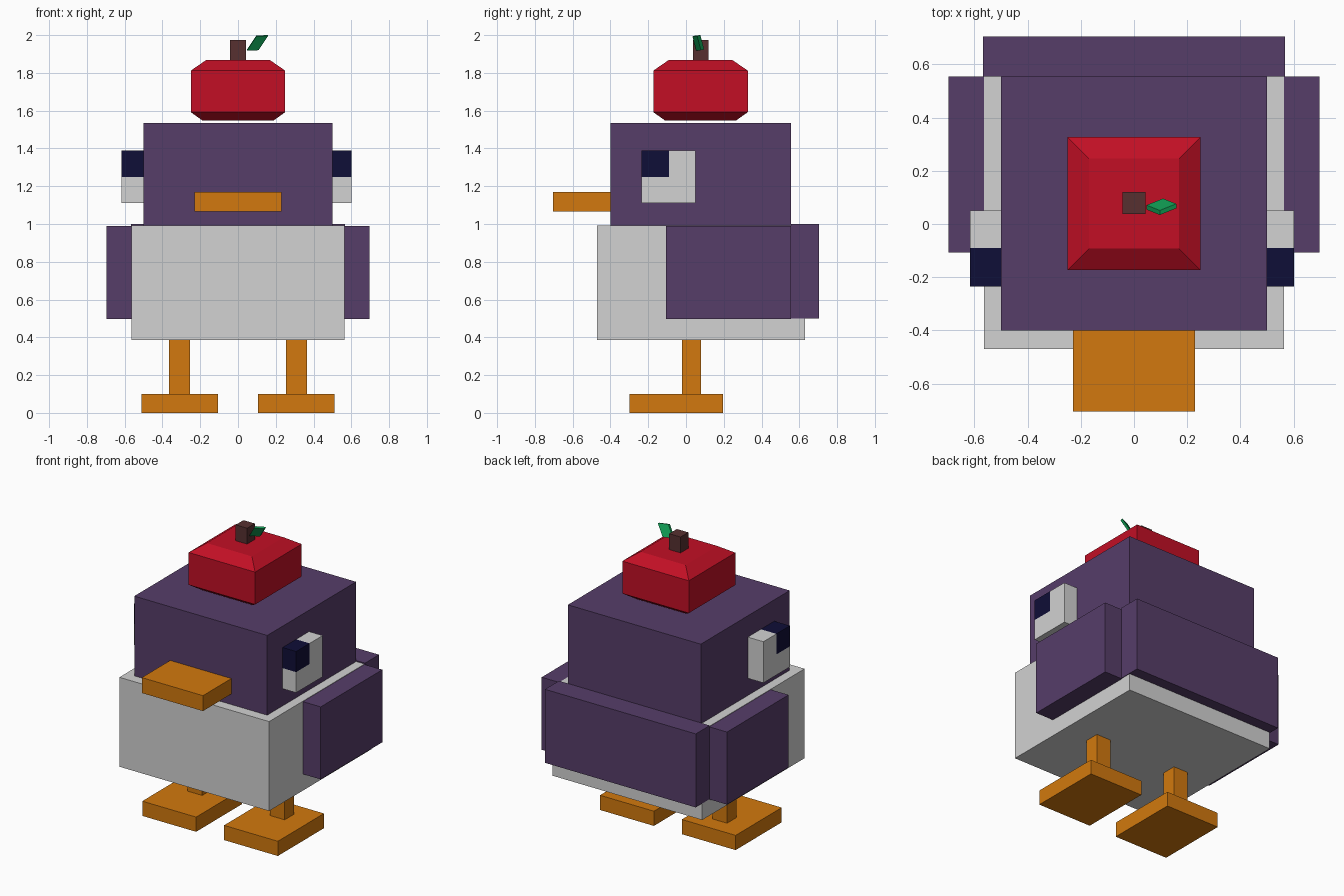
import bpy, bmesh
from mathutils import Vector

if "Cube" in bpy.data.objects:
    bpy.data.objects.remove(bpy.data.objects["Cube"])


def material(name, r, g, b):
    """Flat colour given as 0-255 sRGB, stored linear."""
    lin = [((c / 255 + 0.055) / 1.055) ** 2.4 if c > 10 else c / 255 / 12.92 for c in (r, g, b)]
    m = bpy.data.materials.new(name)
    m.diffuse_color = (*lin, 1)
    m.use_nodes = True
    m.node_tree.nodes["Principled BSDF"].inputs["Base Color"].default_value = m.diffuse_color
    return m


PURPLE = material("purple", 86, 61, 105)
WHITE = material("off_white", 210, 210, 210)
ORANGE = material("orange", 210, 121, 14)
RED = material("red", 194, 15, 37)
NAVY = material("navy", 15, 14, 55)
BROWN = material("brown", 87, 48, 48)
GREEN = material("green", 16, 158, 84)


def hull(name, points, mat):
    """Solid wrapped around a few corner points."""
    bm = bmesh.new()
    for p in points:
        bm.verts.new(p)
    bmesh.ops.convex_hull(bm, input=bm.verts[:])
    bmesh.ops.dissolve_limit(bm, angle_limit=0.01, verts=bm.verts[:], edges=bm.edges[:])
    bmesh.ops.recalc_face_normals(bm, faces=bm.faces[:])
    me = bpy.data.meshes.new(name)
    bm.to_mesh(me)
    bm.free()
    me.materials.append(mat)
    ob = bpy.data.objects.new(name, me)
    bpy.context.collection.objects.link(ob)
    return ob


def box(name, xs, ys, zs, mat):
    return hull(name, [(x, y, z) for x in xs for y in ys for z in zs], mat)


# Torso, head and beak
box("body", (-0.563, 0.563), (-0.47, 0.63), (0.385, 0.993), WHITE)
box("head", (-0.5, 0.5), (-0.4, 0.555), (0.99, 1.535), PURPLE)
box("back_panel", (-0.567, 0.567), (0.555, 0.705), (0.5, 1.0), PURPLE)
box("beak", (-0.23, 0.23), (-0.705, -0.4), (1.065, 1.17), ORANGE)

# Paired parts
for side, s in (("left", -1), ("right", 1)):
    eye_x = 0.602 if s > 0 else 0.617
    box(f"{side}_wing", (s * 0.56, s * 0.697), (-0.107, 0.555), (0.497, 0.99), PURPLE)
    box(f"{side}_leg", (s * 0.255, s * 0.365), (-0.02, 0.08), (0.1, 0.385), ORANGE)
    box(f"{side}_foot", (s * 0.105, s * 0.51), (-0.3, 0.195), (0.0, 0.1), ORANGE)
    # Eye: pupil fills the upper front corner, white fills the rest
    box(f"{side}_eye_lower", (s * 0.5, s * eye_x), (-0.235, 0.05), (1.11, 1.25), WHITE)
    box(f"{side}_eye_upper", (s * 0.5, s * eye_x), (-0.09, 0.05), (1.25, 1.39), WHITE)
    box(f"{side}_pupil", (s * 0.5, s * eye_x), (-0.235, -0.09), (1.25, 1.39), NAVY)

# Apple with chamfered top and bottom
rings = ((0.188, 1.548), (0.25, 1.592), (0.25, 1.812), (0.17, 1.867))
hull("apple", [(sx * r, 0.077 + sy * r, z) for r, z in rings
               for sx in (-1, 1) for sy in (-1, 1)], RED)
box("apple_stem", (-0.043, 0.043), (0.037, 0.12), (1.86, 1.975), BROWN)

# Slanted leaf beside the stem
corner = Vector((0.047, 0.071, 1.923))
across, along, thick = Vector((0.062, 0.025, 0.002)), Vector((0.05, -0.02, 0.075)), Vector((0, -0.017, -0.005))
hull("apple_leaf", [corner + across * i + along * j + thick * k
                    for i in (0, 1) for j in (0, 1) for k in (0, 1)], GREEN)
